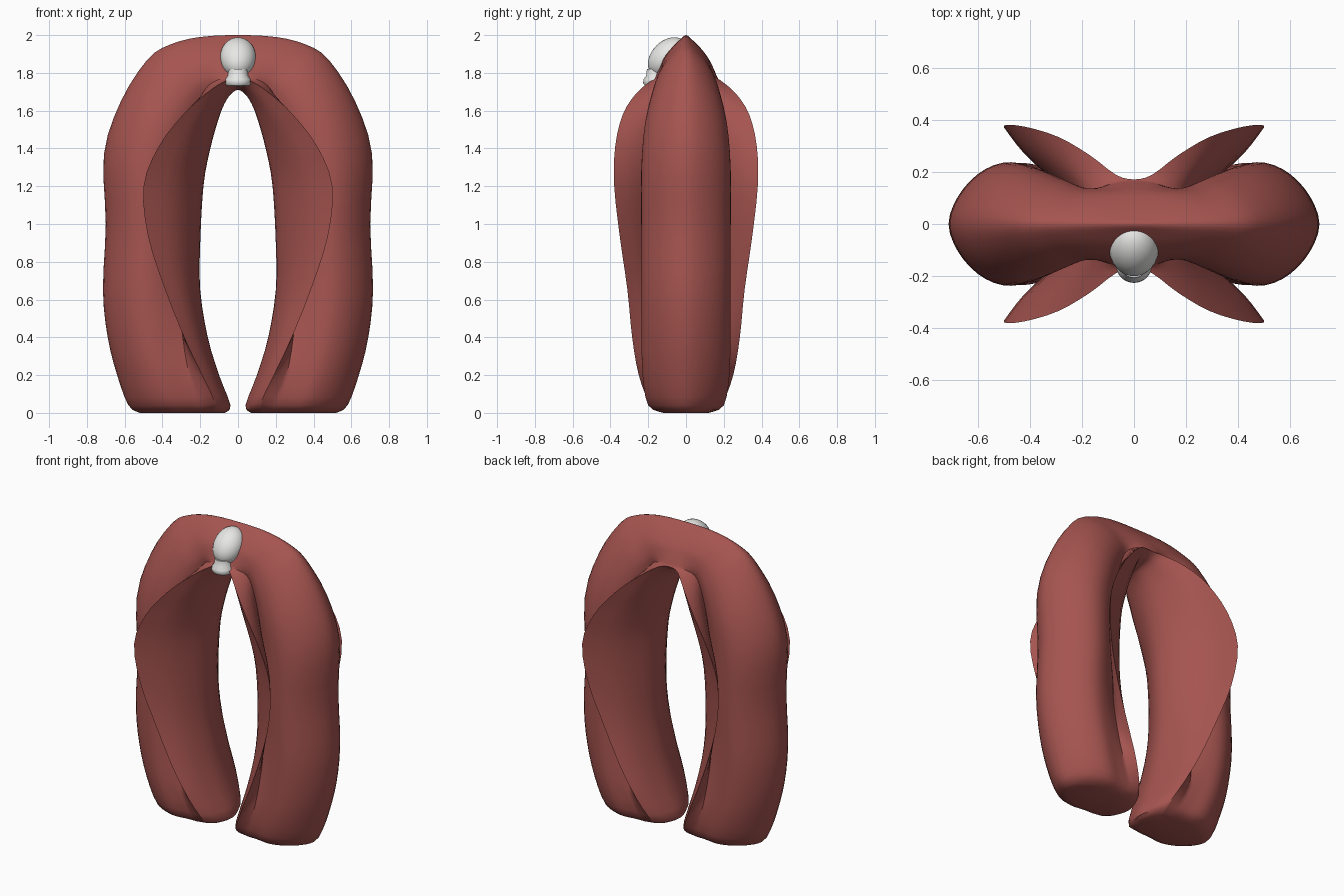
import bpy, bmesh, math
from mathutils import Vector

if "Cube" in bpy.data.objects:
    bpy.data.objects.remove(bpy.data.objects["Cube"])


def material(name, col):
    m = bpy.data.materials.new(name)
    m.diffuse_color = (*col, 1)
    m.use_nodes = True
    m.node_tree.nodes["Principled BSDF"].inputs["Base Color"].default_value = m.diffuse_color
    return m


RED = material("dusty red", (0.38, 0.09, 0.08))
WHITE = material("off white", (0.8, 0.8, 0.79))


def finish(name, bm, mat, angle=45):
    bmesh.ops.recalc_face_normals(bm, faces=bm.faces)
    me = bpy.data.meshes.new(name)
    bm.to_mesh(me)
    bm.free()
    me.materials.append(mat)
    ob = bpy.data.objects.new(name, me)
    bpy.context.collection.objects.link(ob)
    bpy.ops.object.select_all(action='DESELECT')
    bpy.context.view_layer.objects.active = ob
    ob.select_set(True)
    bpy.ops.object.shade_smooth_by_angle(angle=math.radians(angle))
    return ob


def spline(pts, n):
    """Curve through all points, n steps per span."""
    out = []
    for i in range(len(pts) - 1):
        b, c = pts[i], pts[i + 1]
        a = pts[i - 1] if i else b
        d = pts[i + 2] if i + 2 < len(pts) else c
        for k in range(n):
            t = k / n
            out.append(0.5 * (2 * b + (c - a) * t + (2 * a - 5 * b + 4 * c - d) * t * t
                              + (3 * b - a - 3 * c + d) * t ** 3))
    return out + [pts[-1]]


def flip_y(p):
    return Vector((p.x, -p.y, p.z))


# Stations from arch top to foot:
# outer x, z | inner x, z | flap edge x, y, z | body half width | crease t, y
STATIONS = [
    (0, 2.0, 0, 1.71, 0, .172, 1.765, .158, .24, .164),
    (.20, 1.99, .035, 1.69, .07, .19, 1.755, .152, .27, .158),
    (.36, 1.95, .07, 1.64, .17, .265, 1.69, .150, .30, .13),
    (.48, 1.87, .105, 1.55, .29, .335, 1.58, .178, .28, .135),
    (.62, 1.65, .15, 1.385, .42, .375, 1.41, .215, .25, .15),
    (.71, 1.37, .183, 1.20, .50, .38, 1.20, .235, .23, .165),
    (.70, 1.0, .20, .90, .475, .35, .93, .235, .22, .17),
    (.715, .65, .20, .65, .385, .31, .65, .235, .22, .175),
    (.69, .40, .16, .40, .285, .285, .40, .235, .25, .195),
    (.64, .20, .10, .20, .19, .25, .20, .23, .29, .21),
    (.58, .04, .04, .04, .12, .19, .05, .20, .28, .185),
    (.52, 0, .07, 0, .13, .11, 0, .12, .28, .115),
]
ROUND = [(.42, .95), (.60, 1.0), (.78, .82), (.93, .45)]
PEAKED = [(.42, .90), (.60, .72), (.78, .45), (.93, .17)]


def section(i, s):
    ox, oz, ix, iz, fx, fy, fz, w, ct, cy = s
    outer, inner, flap = Vector((ox, 0, oz)), Vector((ix, 0, iz)), Vector((fx, fy, fz))
    blend = min(1, i / 4)
    # inner face sweeping out to the flap edge
    face = []
    for u, v in ((.13, .34), (.48, .73)):
        p = inner.lerp(flap, u)
        p.y = fy * v
        face.append(p)
    crease = inner.lerp(outer, ct)
    crease.y = cy
    # underside of the flap
    under = crease.lerp(flap, .6)
    under.y -= .018 * min(1, i / 3) if i < 9 else 0
    # rounded body, peaked at the top of the arch
    body = []
    for (t, a), (_, b) in zip(ROUND, PEAKED):
        p = inner.lerp(outer, t)
        p.y = w * (a * blend + b * (1 - blend))
        body.append(p)
    mir = lambda pts: [flip_y(p) for p in reversed(pts)]
    a = spline([flip_y(flap)] + mir(face) + [inner] + face + [flap], 3)
    b = spline([flap, under, crease], 3)
    half = [crease] + body
    c = spline(half + [outer] + mir(half), 3)
    return a[:-1] + b[:-1] + c[:-1] + mir(b)[:-1]


# Draped arch: sections lofted from one foot over the top to the other
right = [section(i, s) for i, s in enumerate(STATIONS)]
left = [[Vector((-p.x, p.y, p.z)) for p in sec] for sec in reversed(right[1:])]
rails = [spline(list(col), 3) for col in zip(*(left + right))]
bm = bmesh.new()
rings = [[bm.verts.new(p) for p in ring] for ring in zip(*rails)]
n = len(rings[0])
for r0, r1 in zip(rings, rings[1:]):
    for k in range(n):
        bm.faces.new((r0[k], r0[(k + 1) % n], r1[(k + 1) % n], r1[k]))
bm.faces.new(rings[0])
bm.faces.new(rings[-1])
finish("draped_arch", bm, RED, 40)

# Oval knob leaning along the front slope
bm = bmesh.new()
bmesh.ops.create_uvsphere(bm, u_segments=32, v_segments=16, radius=1)
c = math.sqrt(.5)
for v in bm.verts:
    x, y, z = v.co.x * .095, v.co.y * .088, v.co.z * .122
    v.co = Vector((x, (y + z) * c - .095, (z - y) * c + 1.882))
finish("knob", bm, WHITE)

# Flared collar under the knob
bm = bmesh.new()
profile = [(.0, 1.82), (.05, 1.82), (.054, 1.785), (.068, 1.765), (.07, 1.745), (.06, 1.732), (.0, 1.728)]
vs = [bm.verts.new((r, 0, z)) for r, z in profile]
es = [bm.edges.new(p) for p in zip(vs, vs[1:])]
bmesh.ops.spin(bm, geom=vs + es, cent=(0, 0, 0), axis=(0, 0, 1), angle=math.tau, steps=32)
bmesh.ops.remove_doubles(bm, verts=bm.verts, dist=1e-4)
bmesh.ops.translate(bm, verts=bm.verts, vec=(0, -.157, 0))
finish("knob_collar", bm, WHITE)
